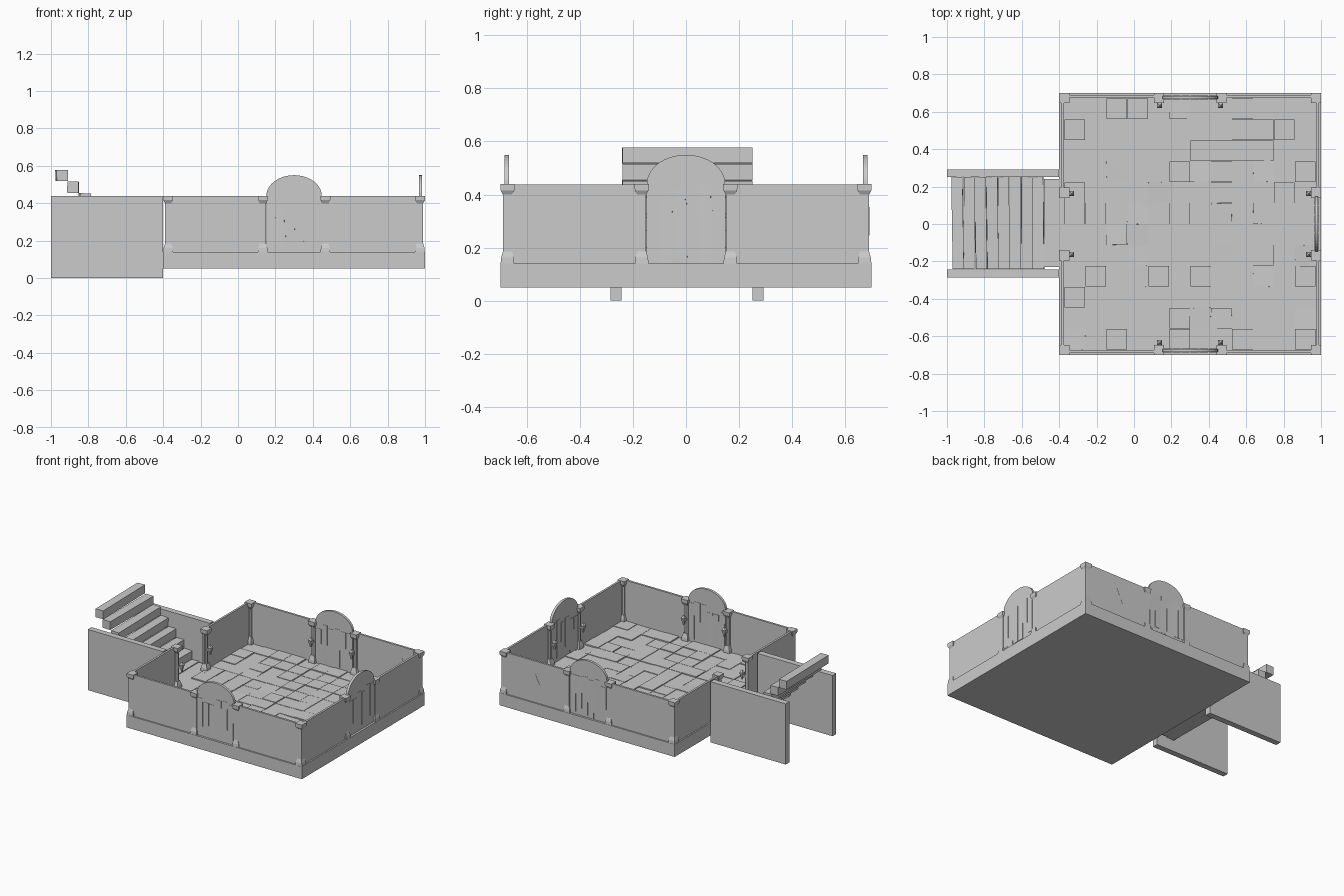
import bpy, bmesh, random
from math import pi, sin, cos, sqrt
from mathutils import Matrix, Vector, Euler

if "Cube" in bpy.data.objects:
    bpy.data.objects.remove(bpy.data.objects["Cube"])

random.seed(4)
CX, H = 0.3, 0.7          # room centre in x and half size


def finish(name, bm):
    bmesh.ops.recalc_face_normals(bm, faces=bm.faces)
    me = bpy.data.meshes.new(name)
    bm.to_mesh(me)
    bm.free()
    ob = bpy.data.objects.new(name, me)
    bpy.context.collection.objects.link(ob)
    return ob


def box(bm, x0, x1, y0, y1, z0, z1, rot=(0, 0, 0)):
    m = (Matrix.Translation(((x0 + x1) / 2, (y0 + y1) / 2, (z0 + z1) / 2))
         @ Euler(rot).to_matrix().to_4x4()
         @ Matrix.Diagonal((x1 - x0, y1 - y0, z1 - z0, 1)))
    bmesh.ops.create_cube(bm, size=1, matrix=m)


def taper(bm, x, y, z0, z1, r0, r1, sides=4):
    # for four sides r is the half width of the square
    k = sqrt(2) if sides == 4 else 1
    m = Matrix.Translation((x, y, (z0 + z1) / 2)) @ Matrix.Rotation(pi / sides, 4, 'Z')
    bmesh.ops.create_cone(bm, cap_ends=True, segments=sides, radius1=r0 * k,
                          radius2=r1 * k, depth=z1 - z0, matrix=m)


def place(bm, side):
    # parts are drawn on a south wall around the origin, then turned to their side
    bm.transform(Matrix.Translation((CX, 0, 0)) @ Matrix.Rotation(side * pi / 2, 4, 'Z'))


# base slab
bm = bmesh.new()
box(bm, CX - H, CX + H, -H, H, 0.05, 0.14)
finish("base_slab", bm)

# uneven floor tiles
bm = bmesh.new()
N, P = 12, 0.112
for i in range(N):
    for j in range(N):
        x = CX + (i - (N - 1) / 2) * P
        y = (j - (N - 1) / 2) * P
        top = 0.144 + random.uniform(-0.003, 0.006)
        tilt = (0, 0, 0)
        if random.random() < 0.15:
            tilt = [random.uniform(-0.04, 0.04) for _ in range(3)]
        s = P / 2 - 0.001
        box(bm, x - s, x + s, y - s, y + s, 0.12, top, tilt)
finish("floor_tiles", bm)


def pillar(bm, x, y):
    taper(bm, x, y, 0.135, 0.162, 0.026, 0.024)
    taper(bm, x, y, 0.162, 0.192, 0.024, 0.015)
    taper(bm, x, y, 0.19, 0.402, 0.015, 0.015, 8)
    taper(bm, x, y, 0.398, 0.416, 0.016, 0.026)
    taper(bm, x, y, 0.416, 0.44, 0.026, 0.027)


def torch(bm, x, y):
    box(bm, x - 0.006, x + 0.006, y - 0.035, y, 0.287, 0.3)
    taper(bm, x, y, 0.265, 0.285, 0.004, 0.007)
    taper(bm, x, y, 0.285, 0.315, 0.007, 0.014)
    taper(bm, x, y, 0.315, 0.335, 0.013, 0.001)


def arch_outline(w, z0, z1, zt, n=20):
    pts = [(-w, z0), (w, z0)]
    return pts + [(w * cos(pi * k / n), z1 + (zt - z1) * sin(pi * k / n)) for k in range(n + 1)]


for side, label in enumerate(("south", "east", "north", "west")):
    # two wall halves beside the opening
    bm = bmesh.new()
    for s in (-1, 1):
        a, b = sorted((s * 0.15, s * 0.69))
        box(bm, a, b, -0.69, -0.675, 0.135, 0.438)
    place(bm, side)
    finish(label + "_wall", bm)

    # corner pillar and door pillars
    bm = bmesh.new()
    pillar(bm, -0.673, -0.673)
    for s in (-1, 1):
        pillar(bm, s * 0.167, -0.673)
    place(bm, side)
    finish(label + "_pillars", bm)

    # torches on the inside of the door pillars
    bm = bmesh.new()
    for s in (-1, 1):
        torch(bm, s * 0.163, -0.634)
    place(bm, side)
    finish(label + "_torches", bm)

    if label == "west":
        continue
    # arched plank door
    bm = bmesh.new()
    f = bm.faces.new([bm.verts.new((x, -0.685, z)) for x, z in arch_outline(0.148, 0.138, 0.44, 0.55)])
    ext = bmesh.ops.extrude_face_region(bm, geom=[f])
    bmesh.ops.translate(bm, vec=(0, 0.018, 0),
                        verts=[v for v in ext["geom"] if isinstance(v, bmesh.types.BMVert)])
    for k in range(6):
        x = -0.122 + k * 0.0488
        lo, hi = random.uniform(0.14, 0.18), random.uniform(0.38, 0.44)
        box(bm, x - 0.021, x + 0.021, -0.687, -0.665, lo, hi,
            (0, random.uniform(-0.01, 0.01), random.uniform(-0.03, 0.03)))
    place(bm, side)
    finish(label + "_door", bm)

# thin cracks in the north wall
bm = bmesh.new()
for x, y, t in ((0.70, 0.69, 0.4), (0.86, 0.675, -0.4)):
    for dx, dz in ((-0.012, -0.025), (0.012, 0.025)):
        s = 1 if t > 0 else -1
        box(bm, x + s * dx - 0.002, x + s * dx + 0.002, y - 0.001, y + 0.001,
            0.27 + dz, 0.33 + dz, (0, t, 0))
finish("wall_cracks", bm)

# stair side walls
bm = bmesh.new()
for a, b in ((-0.285, -0.243), (0.25, 0.292)):
    box(bm, -1.0, -0.4, a, b, 0, 0.438)
finish("stair_side_walls", bm)

# slightly crooked steps and the landing
bm = bmesh.new()
for k in range(8):
    x = -0.943 + k * 0.0615
    z = 0.578 - k * 0.0625
    box(bm, x - 0.03, x + 0.03, -0.24, 0.25, z - 0.06, z,
        (0, random.uniform(-0.04, 0.06), random.uniform(-0.02, 0.02)))
box(bm, -0.48, -0.395, -0.23, 0.24, 0.08, 0.139)
finish("stair_steps", bm)
